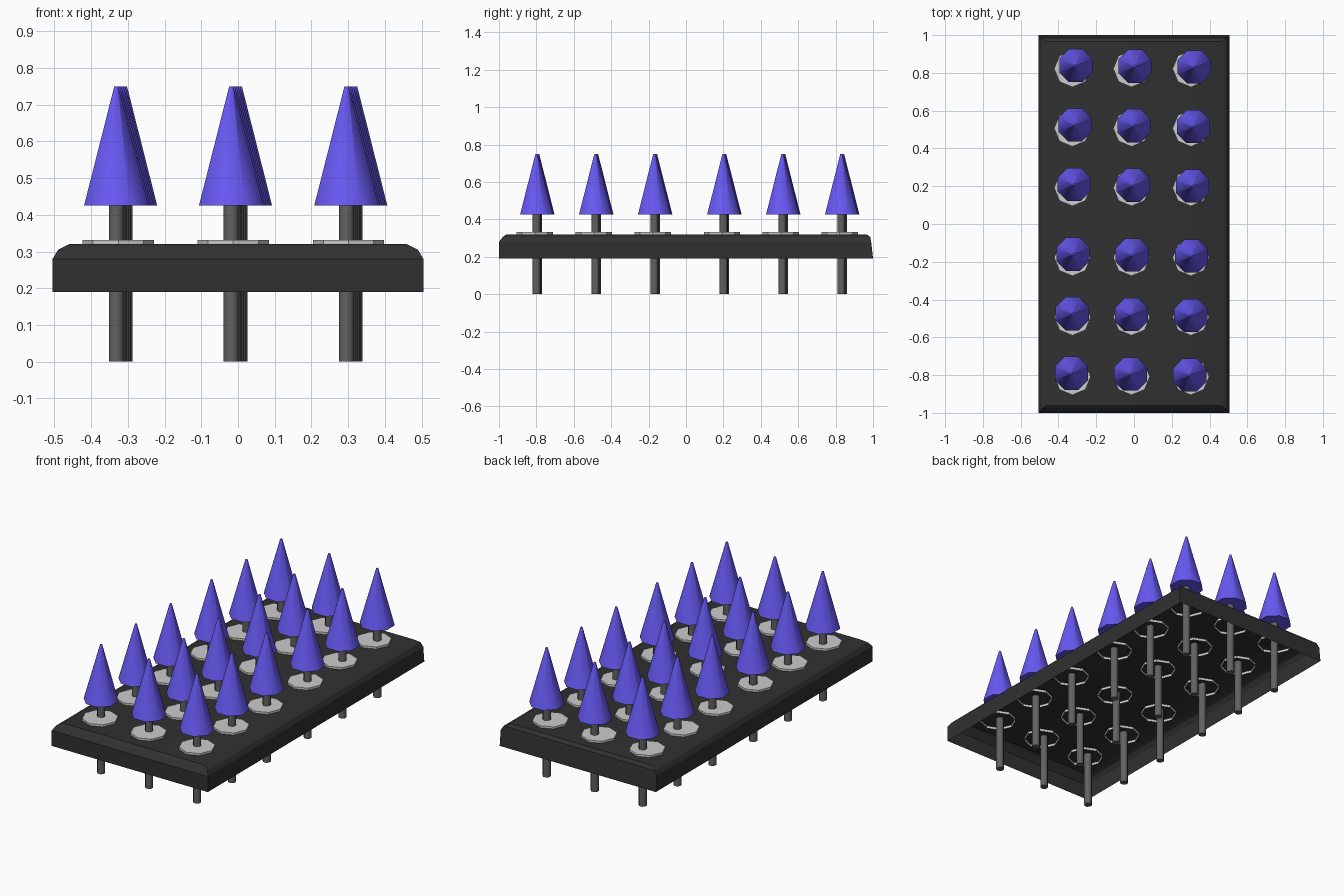
import bpy, bmesh, math

if "Cube" in bpy.data.objects:
    bpy.data.objects.remove(bpy.data.objects["Cube"])


def material(name, rgb):
    m = bpy.data.materials.new(name)
    m.diffuse_color = (*rgb, 1)
    m.use_nodes = True
    m.node_tree.nodes["Principled BSDF"].inputs["Base Color"].default_value = m.diffuse_color
    return m


DARK = material("dark", (0.03, 0.03, 0.03))
STEEL = material("steel", (0.12, 0.12, 0.12))
PALE = material("pale", (0.55, 0.55, 0.55))
VIOLET = material("violet", (0.14, 0.10, 0.90))


def loft(name, rings, mat, cap_top=True, cap_bottom=False, angle=30):
    """Skin a stack of equal-length point rings, listed bottom to top."""
    bm = bmesh.new()
    loops = [[bm.verts.new(p) for p in ring] for ring in rings]
    for a, b in zip(loops, loops[1:]):
        n = len(a)
        for i in range(n):
            j = (i + 1) % n
            bm.faces.new((a[i], a[j], b[j], b[i]))
    if cap_top:
        bm.faces.new(loops[-1])
    if cap_bottom:
        bm.faces.new(loops[0][::-1])
    me = bpy.data.meshes.new(name)
    bm.to_mesh(me)
    bm.free()
    ob = bpy.data.objects.new(name, me)
    bpy.context.collection.objects.link(ob)
    me.materials.append(mat)
    bpy.ops.object.select_all(action='DESELECT')
    ob.select_set(True)
    bpy.context.view_layer.objects.active = ob
    bpy.ops.object.shade_smooth_by_angle(angle=math.radians(angle))
    return ob


def circle(x, y, z, r, n=8, turn=0.5):
    step = 2 * math.pi / n
    return [(x + r * math.cos((i + turn) * step),
             y + r * math.sin((i + turn) * step), z) for i in range(n)]


def rect(hx, y0, y1, z):
    return [(-hx, y0, z), (hx, y0, z), (hx, y1, z), (-hx, y1, z)]


# base plate: chamfered shell, open underneath
loft("base_plate", [rect(0.505, -1, 1, 0.19), rect(0.505, -1, 0.99, 0.28),
                    rect(0.49, -0.98, 0.985, 0.305),
                    rect(0.46, -0.96, 0.965, 0.32)], DARK)

COLUMNS = (-0.32, -0.007, 0.307)
ROWS = (-0.795, -0.48, -0.165, 0.205, 0.52, 0.835)
SKEW = 0.0145   # spikes sit on a grid turned slightly against the washers

for r, row in enumerate(ROWS):
    for c, col in enumerate(COLUMNS):
        tag = f"_{r}_{c}"
        x, y = col + SKEW * row, row - SKEW * col
        # washer collar sunk through the plate top
        loft("washer" + tag, [circle(col - 0.006, row - 0.013, 0.305, 0.097, turn=0),
                              circle(col - 0.006, row - 0.013, 0.332, 0.097, turn=0)], PALE)
        # thin rod
        loft("rod" + tag, [circle(x, y, 0, 0.022), circle(x, y, 0.43, 0.022)],
             STEEL, cap_bottom=True, angle=50)
        # tapered spike
        loft("spike" + tag, [circle(x, y, 0.425, 0.095), circle(x, y, 0.75, 0.006)],
             VIOLET, cap_bottom=True, angle=50)
